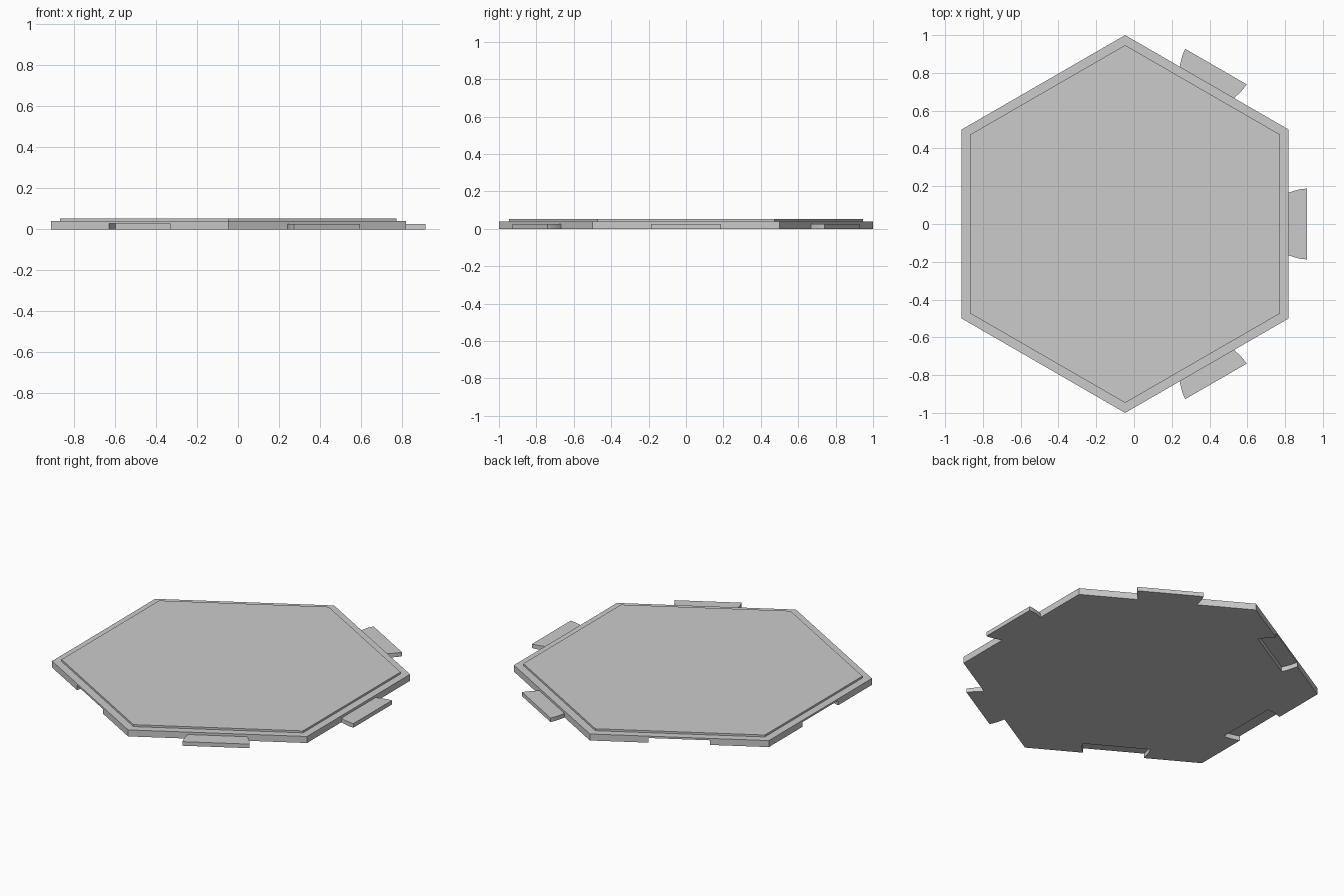
import bpy, bmesh, math
from mathutils import Matrix, Vector

if "Cube" in bpy.data.objects:
    bpy.data.objects.remove(bpy.data.objects["Cube"])

CX = -0.047                      # hexagon centre; tabs only stick out on +x side
APO = math.sqrt(3) / 2           # centre-to-edge distance
BASE_Z, TOP_Z = 0.04, 0.052
TAB_Z, SLOT_Z = 0.025, 0.0285
TAB_LEN = 0.096


def finish(name, bm):
    bmesh.ops.recalc_face_normals(bm, faces=bm.faces)
    me = bpy.data.meshes.new(name)
    bm.to_mesh(me)
    bm.free()
    ob = bpy.data.objects.new(name, me)
    bpy.context.collection.objects.link(ob)
    return ob


def stack(name, rings):
    """Closed solid through a stack of equal-count rings."""
    bm = bmesh.new()
    loops = [[bm.verts.new(p) for p in ring] for ring in rings]
    n = len(loops[0])
    for a, b in zip(loops, loops[1:]):
        for i in range(n):
            j = (i + 1) % n
            bm.faces.new((a[i], a[j], b[j], b[i]))
    bm.faces.new(loops[0][::-1])
    bm.faces.new(loops[-1])
    return finish(name, bm)


def hexagon(r, z):
    return [(CX + r * math.sin(i * math.pi / 3), r * math.cos(i * math.pi / 3), z)
            for i in range(6)]


def tab_side(mouth, tip, depth, steps=6):
    """Curved flank, flaring from the mouth to the wider tip."""
    return [(depth * t, mouth + (tip - mouth) * math.sin(t * math.pi / 2))
            for t in (i / steps for i in range(steps + 1))]


def prism(name, side, start, direction, angle, z0, z1):
    """Symmetric outline extruded in z and placed on a hexagon edge."""
    outline = side + [(x, -y) for x, y in reversed(side)]
    rot = Matrix.Rotation(math.radians(angle), 4, 'Z')
    rings = [[rot @ Vector((start + direction * x, y, z)) + Vector((CX, 0, 0))
              for x, y in outline] for z in (z0, z1)]
    return stack(name, rings)


# Stepped hexagonal tile
tile = stack("hex_tile", [hexagon(1, 0), hexagon(1, BASE_Z),
                          hexagon(0.947, BASE_Z), hexagon(0.947, TOP_Z)])

# Connector slots in the underside of the three left edges
for angle in (120, 180, 240):
    side = [(-0.05, 0.172)] + tab_side(0.172, 0.192, 0.1)
    cutter = prism("slot_cutter", side, APO, -1, angle, -0.05, SLOT_Z)
    cutter.hide_render = True
    mod = tile.modifiers.new("slot", 'BOOLEAN')
    mod.operation, mod.solver, mod.object = 'DIFFERENCE', 'EXACT', cutter
    bpy.context.view_layer.objects.active = tile
    bpy.ops.object.modifier_apply(modifier=mod.name)
    bpy.data.objects.remove(cutter)

# Flared connector tabs on the three right edges
for label, angle in (("front", -60), ("middle", 0), ("back", 60)):
    prism("connector_tab_" + label, tab_side(0.166, 0.187, TAB_LEN),
          APO, 1, angle, 0, TAB_Z)
